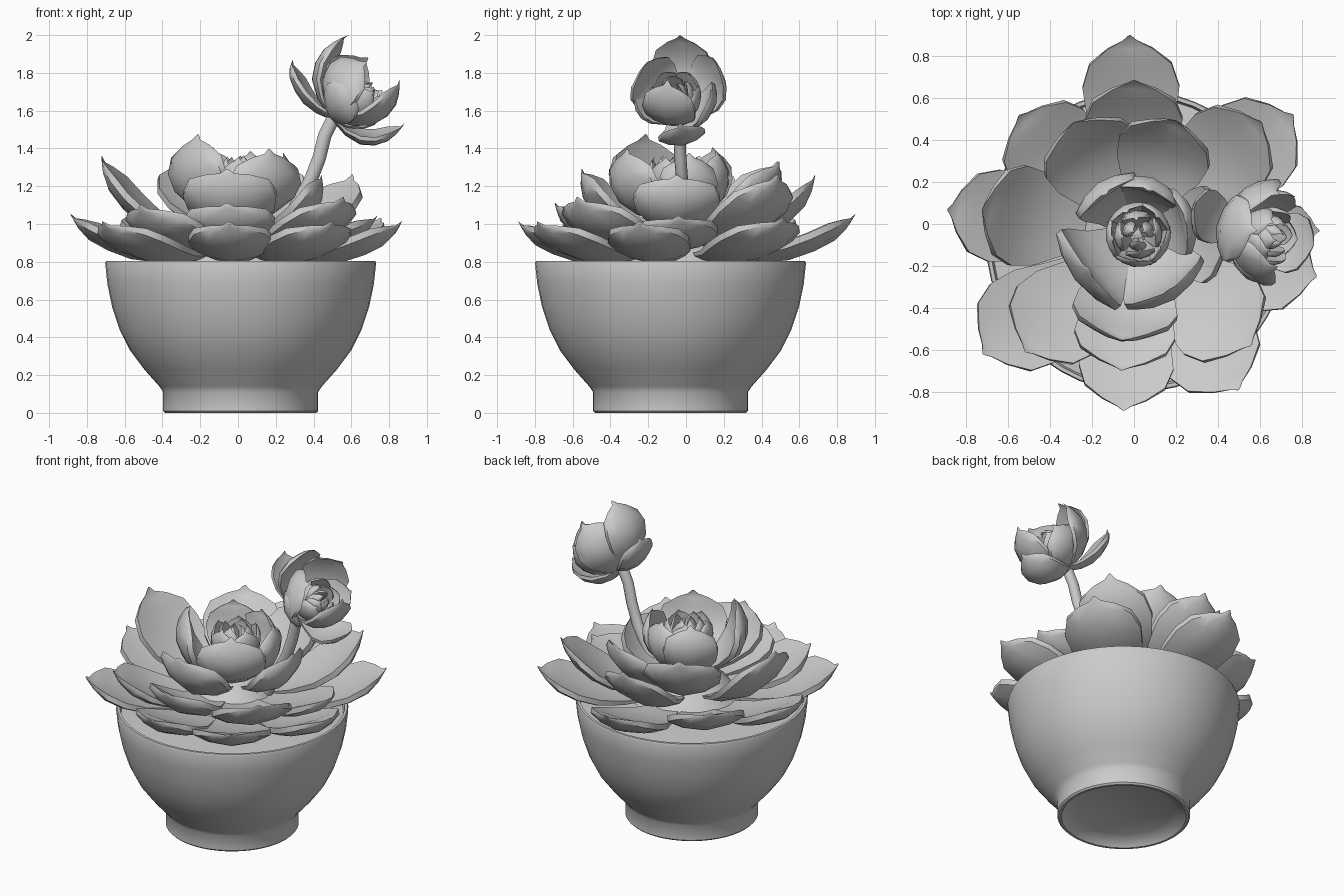
import bpy, bmesh
from math import sin, cos, pi, radians
from mathutils import Vector as V

if "Cube" in bpy.data.objects:
    bpy.data.objects.remove(bpy.data.objects["Cube"])


def finish(name, bm, angle=45):
    bmesh.ops.remove_doubles(bm, verts=bm.verts, dist=1e-5)
    bmesh.ops.recalc_face_normals(bm, faces=bm.faces)
    me = bpy.data.meshes.new(name)
    bm.to_mesh(me)
    bm.free()
    ob = bpy.data.objects.new(name, me)
    bpy.context.collection.objects.link(ob)
    bpy.ops.object.select_all(action='DESELECT')
    ob.select_set(True)
    bpy.context.view_layer.objects.active = ob
    bpy.ops.object.shade_smooth_by_angle(angle=radians(angle))
    return ob


def skin(bm, rings, caps=True):
    vs = [[bm.verts.new(p) for p in r] for r in rings]
    n = len(vs[0])
    for a, b in zip(vs, vs[1:]):
        for i in range(n):
            j = (i + 1) % n
            bm.faces.new((a[i], a[j], b[j], b[i]))
    if caps:
        bm.faces.new(vs[0])
        bm.faces.new(vs[-1])


def lathe(name, profile, x, y, n=48):
    bm = bmesh.new()
    skin(bm, [[V((x + max(r, .0005) * cos(2 * pi * i / n), y + max(r, .0005) * sin(2 * pi * i / n), z))
               for i in range(n)] for r, z in profile])
    return finish(name, bm, 35)


# Leaf outline: position along the leaf, relative width, inward lift of the pointed tip
OUTLINE = [(0, .4, 0), (.2, .64, 0), (.42, .92, 0), (.62, 1, 0), (.79, .85, 0),
           (.9, .46, 0), (.955, .15, .002), (1, .02, .012)]
COLS = [-1, -.6, 0, .6, 1]


def leaf(name, base, tip, width, bulge, cup, centre, axis, thick=.04):
    """Cupped fleshy leaf from base to tip, its hollow side facing the axis."""
    base, tip, centre, axis = V(base), V(tip), V(centre), V(axis).normalized()
    d = tip - base
    out = tip - centre
    out -= axis * out.dot(axis)
    n = d.cross(axis.cross(out)).normalized()
    s = n.cross(d).normalized()
    rings = []
    for t, w, lift in OUTLINE:
        hw = w * width / 2
        mid = base + d * t - n * (bulge * d.length * 4 * t * (1 - t) - lift)
        def pt(v, side):
            th = thick * min(1, w * 1.2) * (1 - .55 * v * v) / 2
            return mid + s * (hw * v) + n * (cup * hw * v * v + side * th)
        rings.append([pt(v, 1) for v in COLS] + [pt(v, -1) for v in reversed(COLS)])
    bm = bmesh.new()
    skin(bm, rings)
    return finish(name, bm)


# Bowl with foot ring, and soil
PX, PY = .014, -.082
lathe("bowl", [(0, .06), (.3, .05), (.365, .02), (.385, 0), (.4, 0), (.41, .01), (.41, .11), (.43, .14),
               (.51, .23), (.585, .33), (.64, .44), (.68, .56), (.705, .68), (.717, .79), (.712, .805),
               (.695, .805), (.68, .74), (0, .74)], PX, PY)
lathe("soil", [(0, .73), (.685, .73), (.69, .765), (.3, .8), (0, .82)], PX, PY)

# Rosette leaves: tip x, y, z, width, bulge, cup
C, UP = V((0, -.05, 0)), V((0, 0, 1))
tiers = {
    "outer_leaf": [
        (-.02, .90, 1.04, .46, .10, .2), (-.89, .07, 1.04, .44, .10, .2),
        (-.05, -.89, 1.00, .45, .10, .2), (.87, -.25, 1.00, .44, .10, .2),
        (.76, .52, 1.02, .48, .10, .2), (-.55, .52, 1.05, .48, .10, .2),
        (-.72, -.62, 1.00, .48, .10, .2), (.50, -.79, 1.00, .48, .10, .2)],
    "middle_leaf": [
        (0, .69, 1.25, .46, .13, .2), (-.73, .07, 1.35, .48, .13, .2),
        (-.52, -.61, 1.09, .48, .13, .2), (-.06, -.70, 1.10, .48, .13, .25),
        (.56, -.58, 1.13, .50, .13, .2), (.61, .49, 1.25, .47, .13, .2),
        (.74, -.04, 1.03, .42, .10, .2)],
    "inner_leaf": [
        (-.29, .49, 1.32, .48, .15, .3), (.20, .50, 1.32, .45, .15, .3),
        (-.06, -.56, 1.28, .50, .18, .35), (.45, -.05, 1.25, .46, .17, .3)],
    "heart_leaf": [
        (-.22, -.22, 1.47, .46, .26, .2), (.17, -.32, 1.39, .43, .24, .25),
        (-.14, .15, 1.40, .34, .20, .2), (.07, .17, 1.38, .32, .20, .3),
        (.25, .02, 1.37, .32, .20, .25)],
}
roots = {"outer_leaf": (.28, .82), "middle_leaf": (.2, .89),
         "inner_leaf": (.14, .96), "heart_leaf": (.09, 1.02)}
for name, rows in tiers.items():
    r, z = roots[name]
    for x, y, h, w, b, c in rows:
        o = (V((x, y, 0)) - C).normalized()
        leaf(name, C + o * r + UP * z, (x, y, h), w, b, c, C, UP, .08)


def bud(name, base, axis, rings):
    """Rings of small petals: count, tip radius, height, width."""
    axis = V(axis).normalized()
    u = axis.orthogonal().normalized()
    v = axis.cross(u)
    for k, (n, r, h, w) in enumerate(rings):
        for i in range(n):
            a = 2 * pi * i / n + k * .9
            o = u * cos(a) + v * sin(a)
            leaf(name, base + o * r * .3, base + o * r + axis * h, w, .14, .25, base, axis, .035)


# Heart of the rosette and a short hidden trunk holding the leaves
bud("heart_bud", V((.02, -.05, 1.05)), UP, [(5, .13, .30, .21), (4, .08, .31, .14), (3, .03, .30, .08)])
lathe("trunk", [(0, .76), (.36, .78), (.24, .92), (.1, 1.05), (0, 1.1)], 0, -.05, 16)

# Flower stalk
path = [V(p) for p in ((.22, 0, .92), (.32, -.01, 1.12), (.38, -.02, 1.22), (.43, -.03, 1.35),
                       (.46, -.035, 1.47), (.52, -.04, 1.59))]
bm = bmesh.new()
skin(bm, [[p + V((.034 * cos(2 * pi * i / 12), .032 * sin(2 * pi * i / 12), -.012 * cos(2 * pi * i / 12)))
           for i in range(12)] for p in path])
finish("stalk", bm)

# Flower: outer petals by tip, width, bulge, then the inner bud
F, A = V((.5, -.04, 1.56)), V((.75, -.1, .6))
for x, y, z, w, b in [(.57, -.03, 2.0, .32, .27), (.28, .09, 1.86, .25, .14), (.67, -.21, 1.86, .32, .26),
                      (.68, .15, 1.88, .31, .26), (.86, -.10, 1.75, .29, .27), (.88, -.03, 1.52, .25, .27),
                      (.60, -.28, 1.72, .24, .16), (.76, .14, 1.70, .26, .2)]:
    leaf("flower_petal", F, (x, y, z), w, b, .25, F, A, .05)
bud("flower_bud", F + V((.02, 0, .02)), A, [(5, .12, .24, .17), (4, .07, .25, .12), (3, .025, .25, .07)])
